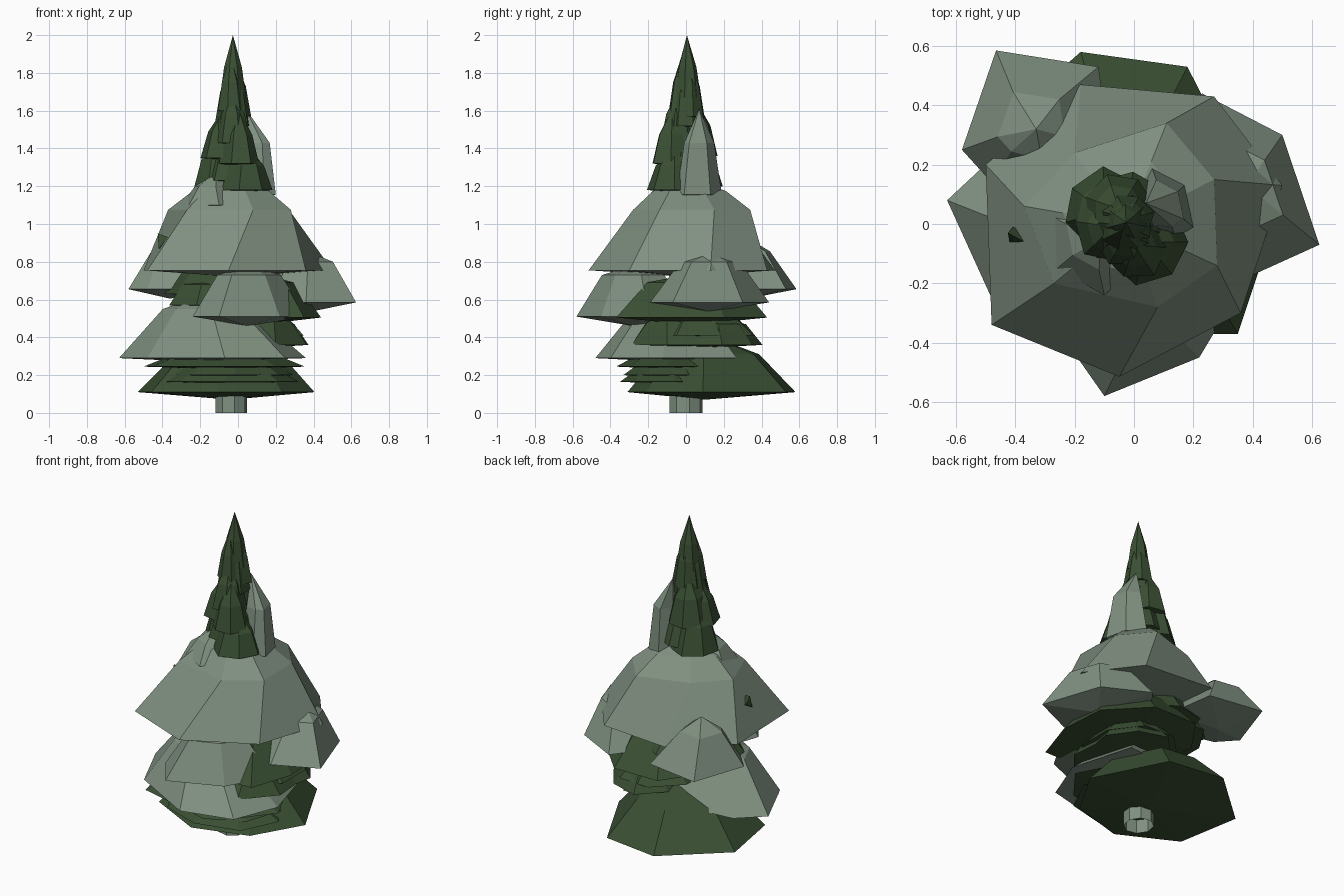
import bpy, bmesh, math, random
from mathutils import Vector

random.seed(4)

def material(name, rgb):
    m = bpy.data.materials.new(name)
    m.diffuse_color = (*rgb, 1)
    return m

FROST = material("frosted green", (0.215, 0.28, 0.218))
PINE = material("dark pine green", (0.042, 0.078, 0.033))

def loft(name, mat, rings, apex=None, under=None):
    """Flat-faced shell through rings of equal count, with optional tip and underside point."""
    bm = bmesh.new()
    loops = [[bm.verts.new(p) for p in r] for r in rings]
    n = len(loops[0])
    for a, b in zip(loops, loops[1:]):
        for i in range(n):
            bm.faces.new((a[i], a[(i + 1) % n], b[(i + 1) % n], b[i]))
    for point, ring in ((under, loops[0]), (apex, loops[-1])):
        if point:
            tip = bm.verts.new(point)
            for i in range(n):
                bm.faces.new((ring[i], ring[(i + 1) % n], tip))
    bmesh.ops.recalc_face_normals(bm, faces=bm.faces)
    me = bpy.data.meshes.new(name)
    bm.to_mesh(me)
    bm.free()
    me.materials.append(mat)
    ob = bpy.data.objects.new(name, me)
    bpy.context.collection.objects.link(ob)
    return ob

def bough(name, mat, rim, z, hub, shoulder_z, top_z, scale=0.55, sag=0.04, tip=None):
    """Drooping bough layer: rim polygon, shoulder ring pulled towards the hub, blunt tip."""
    c = Vector(hub)
    pts = sorted((Vector(p) for p in rim),
                 key=lambda p: math.atan2(p.y - c.y, p.x - c.x))
    low = [(p.x, p.y, z) for p in pts]
    high = [(*(c + (p - c) * scale), shoulder_z) for p in pts]
    return loft(name, mat, [low, high], (*(tip or hub), top_z), (*hub, z - sag))

def polygon(cx, cy, rx, ry, n, turn, jitter=0.0):
    out = []
    for i in range(n):
        a = turn + math.tau * i / n
        k = 1 + random.uniform(-jitter, jitter)
        out.append((cx + rx * k * math.cos(a), cy + ry * k * math.sin(a)))
    return out

# Trunk, open at the foot
trunk = polygon(-0.035, 0.0, 0.085, 0.09, 8, 0.2)
loft("trunk", FROST, [[(x, y, z) for x, y in trunk] for z in (0, 1.2)], (-0.035, 0, 1.25))

# Lowest dark skirt
bough("bottom_skirt", PINE,
      [(-0.18, 0.58), (0.18, 0.53), (0.405, 0.09), (0.23, -0.21),
       (-0.11, -0.31), (-0.46, -0.13), (-0.53, 0.27)],
      0.11, (-0.04, 0.1), 0.31, 0.42, 0.6)

# Thin ragged dark layers between the lower boughs
bough("front_thin_layer", PINE,
      [(-0.5, -0.05), (-0.45, -0.28), (-0.1, -0.37), (0.2, -0.3),
       (0.355, -0.1), (0.2, 0.2), (-0.3, 0.2)],
      0.245, (-0.07, -0.05), 0.30, 0.34, 0.68, 0.015)
thin = [  # centre x, y, radius x, y, rim z, shoulder z
    (-0.06, -0.06, 0.37, 0.30, 0.165, 0.23),
    (-0.05, -0.03, 0.33, 0.30, 0.20, 0.27),
    (0.14, 0.13, 0.24, 0.27, 0.36, 0.47),
    (0.10, 0.08, 0.26, 0.29, 0.41, 0.50),
    (-0.14, 0.06, 0.25, 0.28, 0.57, 0.68),
    (-0.10, 0.10, 0.28, 0.27, 0.63, 0.74),
]
for i, (cx, cy, rx, ry, z, sz) in enumerate(thin):
    bough(f"thin_layer_{i + 1}", PINE, polygon(cx, cy, rx, ry, 8, i * 0.9, 0.06),
          z, (cx, cy), sz, sz + 0.04, 0.68, 0.015)

# Low frosted bough, reaching left
bough("low_left_bough", FROST,
      [(-0.63, 0.08), (-0.48, -0.25), (-0.07, -0.48), (0.25, -0.40), (0.36, -0.12),
       (0.25, 0.27), (-0.15, 0.25), (-0.48, 0.22)],
      0.29, (-0.2, -0.09), 0.55, 0.62, 0.46, 0.02)

# Low front-right dark bough
bough("front_right_layer", PINE,
      [(0.01, -0.30), (0.2, -0.29), (0.365, -0.1), (0.35, 0.1), (0.05, 0.1)],
      0.36, (0.18, -0.1), 0.48, 0.53, 0.55, 0.01)

# Middle dark skirt
bough("middle_skirt", PINE,
      [(0.35, -0.37), (0.44, -0.1), (0.42, 0.2), (0.2, 0.43), (-0.1, 0.43),
       (-0.26, 0.2), (-0.2, -0.2), (0.1, -0.37)],
      0.505, (0.1, 0.04), 0.69, 0.74, 0.6)

# Frosted boughs around the middle
bough("front_bough", FROST,
      [(-0.24, -0.38), (-0.1, -0.58), (0.22, -0.45), (0.37, -0.2), (0.2, 0.02), (-0.12, -0.03)],
      0.51, (0.05, -0.28), 0.73, 0.78, 0.55, 0.05)
bough("right_bough", FROST,
      [(0.625, -0.07), (0.5, 0.3), (0.23, 0.44), (0.06, 0.22), (0.16, -0.1), (0.36, -0.19)],
      0.585, (0.38, 0.13), 0.80, 0.85, 0.5, 0.05)
bough("back_left_bough", FROST,
      [(-0.465, 0.585), (-0.12, 0.53), (-0.08, 0.25), (-0.25, 0.08), (-0.48, 0.14), (-0.58, 0.25)],
      0.655, (-0.36, 0.33), 0.855, 0.93, 0.45, 0.05, (-0.33, 0.32))

# Large frosted canopy with a steep side and shallow top
canopy_rim = [(-0.5, 0.2), (-0.48, -0.34), (-0.05, -0.515), (0.36, -0.3),
              (0.5, 0.13), (0.27, 0.43), (-0.18, 0.47)]
canopy_shoulder = [(-0.37, 0.06), (-0.27, -0.2), (0.08, -0.28), (0.28, -0.14),
                   (0.27, 0.15), (0.11, 0.34), (-0.2, 0.24)]
canopy_top = [(x * 0.62 - 0.01, y * 0.62) for x, y in canopy_shoulder]
loft("main_canopy", FROST,
     [[(x, y, 0.755) for x, y in canopy_rim],
      [(x, y, 1.075) for x, y in canopy_shoulder],
      [(x, y, 1.175) for x, y in canopy_top]],
     (-0.02, 0.02, 1.24), (-0.02, 0, 0.72))

# Dark sprig poking through the canopy's left side
loft("left_sprig", PINE, [[(-0.42, -0.06, 0.87), (-0.37, -0.06, 0.93), (-0.41, -0.01, 0.9)]],
     (-0.425, -0.03, 0.95), (-0.36, -0.03, 0.87))

# Small frosted tufts above the canopy and on the upper right
bough("left_tuft", FROST,
      [(-0.3, 0.04), (-0.26, -0.15), (-0.1, -0.24), (0.02, -0.12), (-0.1, 0.1)],
      1.10, (-0.14, -0.05), 1.20, 1.28, 0.55, 0.02, (-0.11, -0.05))
bough("upper_right_bough", FROST,
      [(0.2, -0.01), (0.17, 0.13), (0.06, 0.19), (0.0, 0.08), (0.04, -0.04), (0.14, -0.05)],
      1.155, (0.105, 0.07), 1.43, 1.61, 0.66, 0.02, (0.04, 0.07))

# Dark spire made of stacked narrow skirts
spire = [  # centre x, y, radius, rim z, shoulder z, tip z
    (0.04, -0.06, 0.145, 1.18, 1.31, 1.42),
    (-0.10, 0.04, 0.145, 1.20, 1.36, 1.48),
    (-0.03, 0.02, 0.165, 1.23, 1.38, 1.52),
    (-0.07, -0.01, 0.125, 1.35, 1.49, 1.62),
    (-0.05, 0.05, 0.125, 1.36, 1.52, 1.66),
    (0.00, -0.07, 0.115, 1.32, 1.47, 1.62),
    (-0.03, -0.04, 0.105, 1.43, 1.58, 1.72),
    (-0.03, 0.00, 0.102, 1.52, 1.70, 1.84),
    (-0.02, 0.02, 0.085, 1.57, 1.73, 1.87),
    (-0.04, -0.02, 0.075, 1.60, 1.75, 1.90),
    (-0.027, 0.005, 0.074, 1.67, 1.83, 2.0),
]
for i, (cx, cy, r, z, sz, top) in enumerate(spire):
    bough(f"spire_layer_{i + 1}", PINE, polygon(cx, cy, r, r, 7, i * 0.7, 0.08),
          z, (cx, cy), sz, top, 0.68, 0.012)
